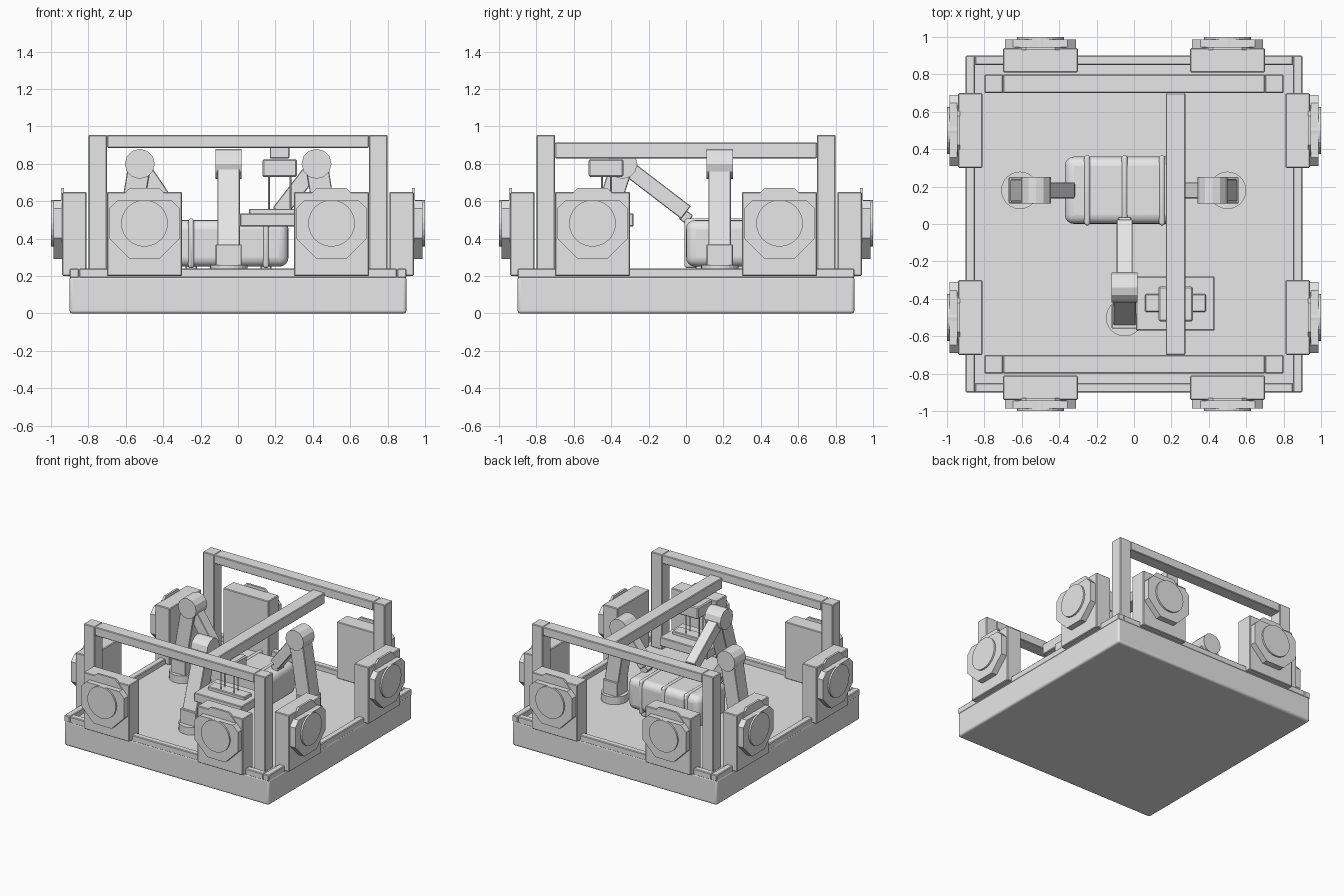
import bpy, bmesh, math
from mathutils import Vector, Matrix

cube = bpy.data.objects.get("Cube")
if cube:
    bpy.data.objects.remove(cube, do_unlink=True)

grey = bpy.data.materials.new("light_grey")
grey.use_nodes = True
grey.diffuse_color = (0.8, 0.8, 0.8, 1)
grey.node_tree.nodes["Principled BSDF"].inputs["Base Color"].default_value = (0.8, 0.8, 0.8, 1)


def finish(name, bm, bevel=0, segments=1):
    bmesh.ops.recalc_face_normals(bm, faces=bm.faces)
    mesh = bpy.data.meshes.new(name)
    bm.to_mesh(mesh)
    bm.free()
    mesh.materials.append(grey)
    obj = bpy.data.objects.new(name, mesh)
    bpy.context.collection.objects.link(obj)
    if bevel:
        mod = obj.modifiers.new("bevel", "BEVEL")
        mod.width = bevel
        mod.segments = segments
    if segments > 1:
        for o in bpy.context.selected_objects:
            o.select_set(False)
        obj.select_set(True)
        bpy.context.view_layer.objects.active = obj
        bpy.ops.object.shade_smooth_by_angle(angle=math.radians(35))
    return obj


def box(name, x, y, z, bevel=0.005, segments=1):
    """Box from (low, high) ranges on each axis."""
    bm = bmesh.new()
    bmesh.ops.create_cube(bm, size=1)
    for v in bm.verts:
        v.co = [sum(r) / 2 + c * (r[1] - r[0]) for r, c in zip((x, y, z), v.co)]
    return finish(name, bm, bevel, segments)


def rod(name, a, b, radius, sides=16, spin=0.0, matrix=Matrix(), clip=None):
    """Prism between two points, optionally cut flat above a height."""
    a, b = Vector(a), Vector(b)
    bm = bmesh.new()
    bmesh.ops.create_cone(bm, cap_ends=True, segments=sides, radius1=radius,
                          radius2=radius, depth=(b - a).length)
    turn = (b - a).to_track_quat("Z", "Y").to_matrix().to_4x4()
    bm.transform(Matrix.Translation((a + b) / 2) @ turn @ Matrix.Rotation(spin, 4, "Z"))
    if clip:
        cut = bmesh.ops.bisect_plane(bm, geom=bm.verts[:] + bm.edges[:] + bm.faces[:],
                                     plane_co=(0, 0, clip), plane_no=(0, 0, 1), clear_outer=True)
        bmesh.ops.holes_fill(bm, edges=[e for e in bm.edges if e.is_boundary])
    bm.transform(matrix)
    return finish(name, bm)


def link(name, a, b, width, thick, matrix):
    """Slanted bar in the local xz plane."""
    a, b = Vector(a), Vector(b)
    d = b - a
    bm = bmesh.new()
    bmesh.ops.create_cube(bm, size=1)
    bm.transform(Matrix.Diagonal((d.length, width, thick, 1)))
    bm.transform(Matrix.Translation((a + b) / 2) @ Matrix.Rotation(-math.atan2(d.z, d.x), 4, "Y"))
    bm.transform(matrix)
    return finish(name, bm, 0.004)


# Base slab and raised rim
box("base_slab", (-0.9, 0.9), (-0.9, 0.9), (0, 0.2), 0.015, 3)
for s, side in ((-1, "right"), (1, "left")):
    edge = sorted((s * 0.85, s * 0.9))
    box(f"rim_{side}", edge, (-0.9, 0.9), (0.19, 0.24))
    box("rim_front" if s < 0 else "rim_back", (-0.85, 0.85), edge, (0.19, 0.24))

# Front and back gantry frames with a cross beam
for s, place in ((-1, "front"), (1, "back")):
    depth = sorted((s * 0.7, s * 0.8))
    for t, side in ((-1, "right"), (1, "left")):
        box(f"{place}_{side}_post", sorted((t * 0.7, t * 0.8)), depth, (0.2, 0.955))
    box(f"{place}_beam", (-0.7, 0.7), depth, (0.885, 0.955))
box("cross_beam", (0.17, 0.275), (-0.7, 0.7), (0.83, 0.915))

# Two connector ports on each of the four sides
octagon = 0.19 / math.cos(math.pi / 8)
for quarter in range(4):
    turn = Matrix.Rotation(quarter * math.pi / 2, 4, "Z")
    for cx in (-0.5, 0.5):
        housing = box("port_housing", (cx - 0.2, cx + 0.2), (-0.94, -0.81), (0.2, 0.65))
        housing.matrix_world = turn
        for name, y0, y1, r, n, spin, clip in (
                ("port_plate", -0.93, -0.946, octagon, 8, math.pi / 8, None),
                ("port_collar", -0.94, -0.987, octagon, 8, math.pi / 8, 0.605),
                ("port_disc", -0.94, -1.0, 0.125, 24, 0, None)):
            rod(name, (cx, y0, 0.482), (cx, y1, 0.482), r, n, spin, turn, clip)

# Rounded tank with straps
box("tank", (-0.37, 0.27), (0, 0.36), (0.25, 0.5), 0.05, 4)
for cx in (-0.25, -0.05, 0.15):
    box("tank_strap", (cx - 0.016, cx + 0.016), (-0.008, 0.368), (0.242, 0.508), 0.05, 4)
for cx in (-0.25, 0.15):
    box("tank_foot", (cx - 0.03, cx + 0.03), (0.05, 0.31), (0.2, 0.26))


def robot_arm(side, x, y, heading, shoulder, reach):
    """Arm built reaching along local +x from its base, then turned."""
    m = Matrix.Translation((x, y, 0)) @ Matrix.Rotation(heading, 4, "Z")
    rod(f"{side}_arm_base", (0, 0, 0.2), (0, 0, 0.26), 0.1, 24, 0, m)
    link(f"{side}_arm_turret", (-0.06, 0, 0.31), (0.07, 0, 0.31), 0.14, 0.12, m)
    top = (shoulder, 0, 0.8)
    link(f"{side}_arm_lower", (0, 0, 0.3), top, 0.12, 0.12, m)
    rod(f"{side}_arm_elbow", (shoulder, -0.07, 0.8), (shoulder, 0.07, 0.8), 0.08, 12, 0, m)
    link(f"{side}_arm_upper", top, (reach, 0, 0.54), 0.085, 0.085, m)
    link(f"{side}_arm_tip", (reach - 0.02, 0, 0.53), (reach + 0.02, 0, 0.5), 0.07, 0.06, m)


robot_arm("right", -0.61, 0.18, 0, 0.085, 0.26)
robot_arm("left", 0.5, 0.18, math.pi, 0.08, 0.28)
robot_arm("front", -0.05, -0.5, math.pi / 2, 0.16, 0.5)

# Hoist hanging from the cross beam with its lifting plate
box("hoist_block", (0.13, 0.315), (-0.52, -0.335), (0.73, 0.825), 0.008)
for cx in (0.165, 0.28):
    for cy in (-0.45, -0.4):
        rod("hoist_cable", (cx, cy, 0.55), (cx, cy, 0.74), 0.005, 8)
box("lifting_bar", (0.06, 0.385), (-0.47, -0.375), (0.53, 0.56))
box("lifting_plate", (0.01, 0.43), (-0.57, -0.28), (0.465, 0.535))
